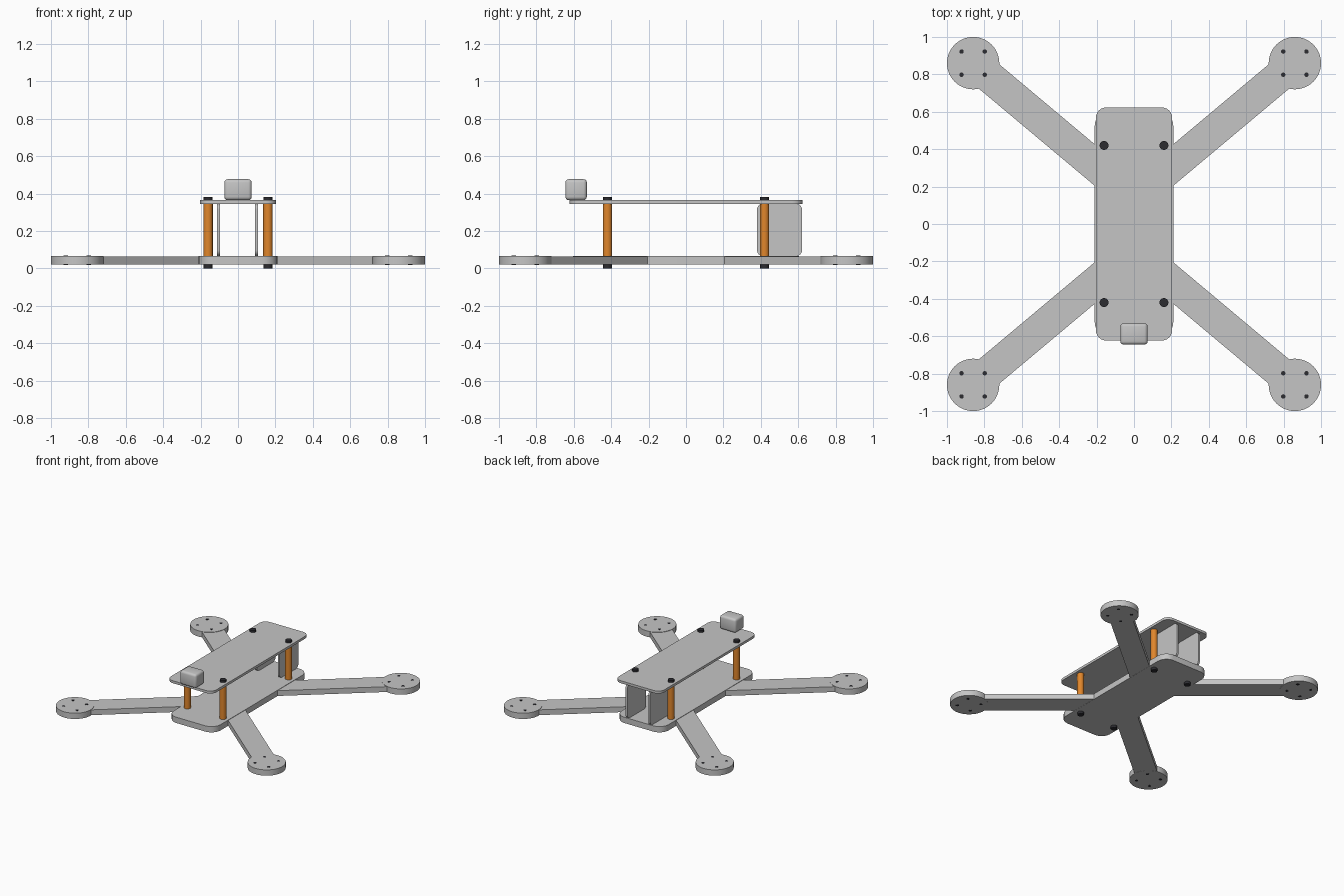
import bpy, bmesh, math
from mathutils import Matrix, Vector

cube = bpy.data.objects.get("Cube")
if cube:
    bpy.data.objects.remove(cube, do_unlink=True)


def material(name, rgb):
    m = bpy.data.materials.new(name)
    m.use_nodes = True
    m.diffuse_color = (*rgb, 1)
    m.node_tree.nodes["Principled BSDF"].inputs["Base Color"].default_value = (*rgb, 1)
    return m


GREY = material("light grey", (0.56, 0.56, 0.56))
ORANGE = material("orange", (0.75, 0.24, 0.025))
BLACK = material("black", (0.025, 0.025, 0.03))


def finish(bm, name, mat, angle=35):
    bmesh.ops.recalc_face_normals(bm, faces=bm.faces)
    me = bpy.data.meshes.new(name)
    bm.to_mesh(me)
    bm.free()
    ob = bpy.data.objects.new(name, me)
    bpy.context.collection.objects.link(ob)
    me.materials.append(mat)
    bpy.ops.object.select_all(action='DESELECT')
    ob.select_set(True)
    bpy.context.view_layer.objects.active = ob
    bpy.ops.object.shade_smooth_by_angle(angle=math.radians(angle))
    return ob


def box(name, lo, hi, mat, radius=0, axis=None, segments=6):
    """Box between two corners; rounds the edges along one axis, or all edges."""
    lo, hi = Vector(lo), Vector(hi)
    bm = bmesh.new()
    bmesh.ops.create_cube(bm, size=1)
    for v in bm.verts:
        v.co = Vector(c * s for c, s in zip(v.co, hi - lo)) + (lo + hi) / 2
    if radius:
        edges = [e for e in bm.edges if axis is None or
                 abs((e.verts[0].co - e.verts[1].co).normalized()[axis]) > 0.9]
        bmesh.ops.bevel(bm, geom=edges, offset=radius, segments=segments,
                        profile=0.5, affect='EDGES')
    return finish(bm, name, mat)


def cylinder(name, x, y, z0, z1, r, mat, sides=24):
    bm = bmesh.new()
    bmesh.ops.create_cone(bm, cap_ends=True, segments=sides, radius1=r, radius2=r,
                          depth=z1 - z0,
                          matrix=Matrix.Translation((x, y, (z0 + z1) / 2)))
    return finish(bm, name, mat)


BASE, BASE_TOP = 0.02, 0.067
DECK, DECK_TOP = 0.345, 0.365

# Lower and upper body plates
box("bottom_plate", (-0.21, -0.605, BASE), (0.21, 0.605, BASE_TOP), GREY, 0.08, 2)
box("top_plate", (-0.204, -0.623, DECK), (0.204, 0.623, DECK_TOP), GREY, 0.055, 2)

# Camera block on the front edge of the upper plate
box("camera", (-0.073, -0.645, DECK_TOP), (0.073, -0.53, 0.477), GREY, 0.018, segments=3)

# Upright plates at the rear
for side, x in (("left", 0.1), ("right", -0.105)):
    box(f"{side}_rear_upright", (x - 0.008, 0.38, BASE_TOP), (x + 0.008, 0.62, DECK),
        GREY, 0.03, 0)

for sx, side in ((1, "left"), (-1, "right")):
    for sy, end in ((-1, "front"), (1, "rear")):
        tag = f"{end}_{side}"

        # Arm running from the body to the motor pad, softly shaded
        start, tip = Vector((sx * 0.12, sy * 0.24, 0)), Vector((sx * 0.86, sy * 0.86, 0))
        way = tip - start
        arm = box(f"{tag}_arm", (0, -0.085, BASE + 0.001), (way.length, 0.085, 0.064), GREY)
        arm.data.transform(Matrix.Translation(start)
                           @ Matrix.Rotation(math.atan2(way.y, way.x), 4, 'Z'))
        arm.data.shade_smooth()

        # Motor pad with four small screws
        cylinder(f"{tag}_motor_pad", tip.x, tip.y, BASE, BASE_TOP, 0.14, GREY, 48)
        for i, (dx, dy) in enumerate(((1, 1), (1, -1), (-1, 1), (-1, -1))):
            cylinder(f"{tag}_pad_screw_{i + 1}", tip.x + dx * 0.062, tip.y + dy * 0.062,
                     BASE - 0.001, BASE_TOP + 0.001, 0.012, BLACK, 12)

        # Standoff between the plates with a screw head at each end
        px, py = sx * 0.16, sy * 0.42
        cylinder(f"{tag}_standoff", px, py, BASE_TOP, DECK, 0.025, ORANGE)
        cylinder(f"{tag}_top_screw", px, py, DECK_TOP, 0.382, 0.024, BLACK, 16)
        cylinder(f"{tag}_bottom_screw", px, py, 0, BASE, 0.024, BLACK, 16)
